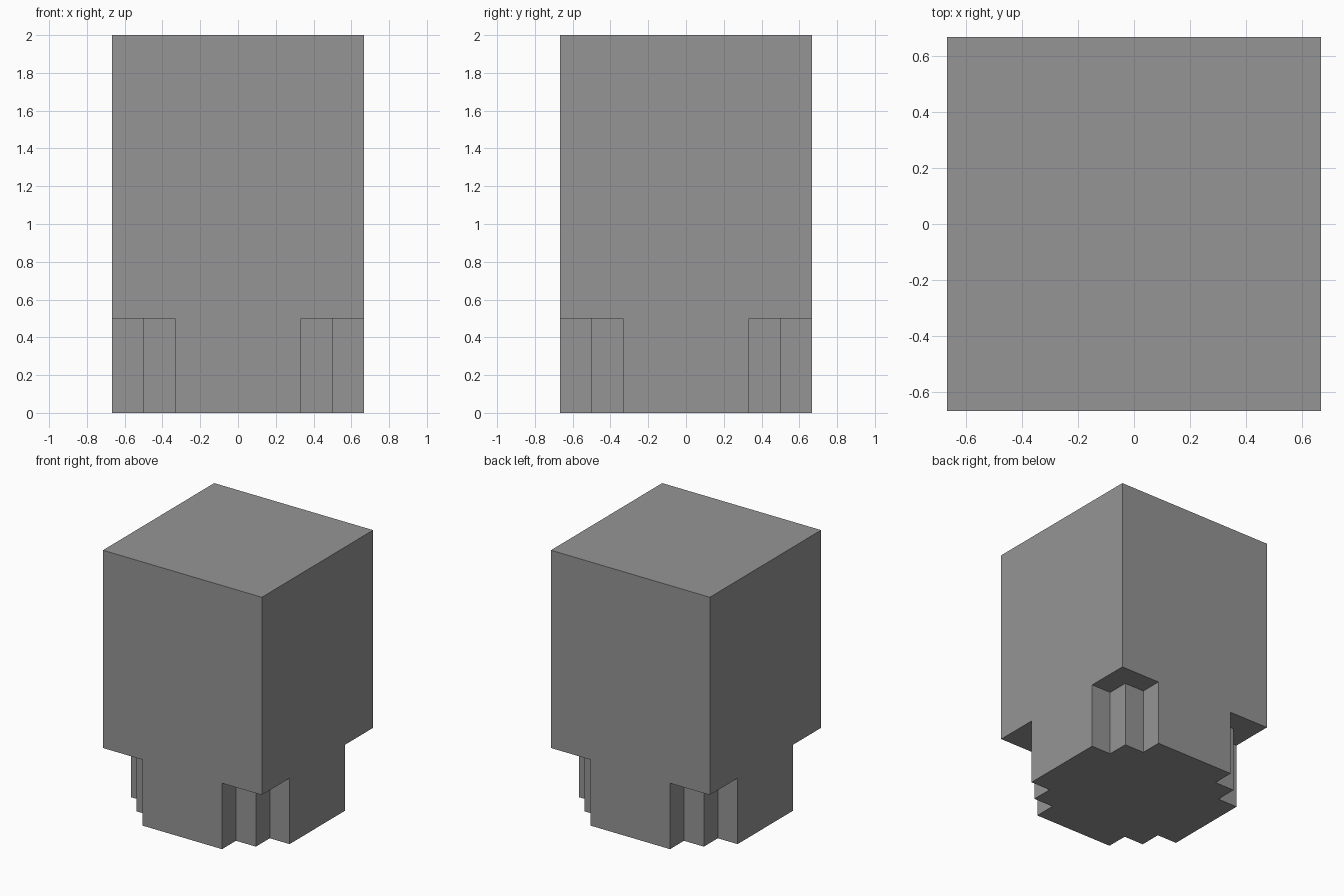
import bpy
import bmesh
from mathutils import Matrix

cube = bpy.data.objects.get("Cube")
if cube:
    bpy.data.objects.remove(cube, do_unlink=True)

W = 2 / 3           # half width of the block
STEP = W / 4        # size of one corner step
NOTCH, TOP = 0.5, 2.0

grey = bpy.data.materials.new("plain_grey")
grey.use_nodes = True
colour = (0.3, 0.3, 0.3, 1)
grey.diffuse_color = colour
grey.node_tree.nodes["Principled BSDF"].inputs["Base Color"].default_value = colour

# Stepped outline of one corner, from the front face round to the side face
a, b = W - 2 * STEP, W - STEP
corner = [(a, -W), (a, -b), (b, -b), (b, -a), (W, -a)]

bm = bmesh.new()


def add_face(points, turn):
    bm.faces.new([bm.verts.new(turn @ Matrix.Translation(p).translation) for p in points])


for quarter in range(4):
    turn = Matrix.Rotation(quarter * 1.5707963, 3, 'Z')
    # Side wall: wide block narrowing to the foot
    add_face([(-a, -W, 0), (a, -W, 0), (a, -W, NOTCH), (W, -W, NOTCH),
              (W, -W, TOP), (-W, -W, TOP), (-W, -W, NOTCH), (-a, -W, NOTCH)], turn)
    # Corner step walls
    for p, q in zip(corner, corner[1:]):
        add_face([(*p, 0), (*q, 0), (*q, NOTCH), (*p, NOTCH)], turn)
    # Underside of the overhanging corner
    add_face([(*p, NOTCH) for p in corner] + [(W, -W, NOTCH)], turn)

# Top and stepped bottom
still = Matrix.Identity(3)
add_face([(-W, -W, TOP), (W, -W, TOP), (W, W, TOP), (-W, W, TOP)], still)
outline = []
for quarter in range(4):
    turn = Matrix.Rotation(quarter * 1.5707963, 3, 'Z')
    outline += [turn @ Matrix.Translation((*p, 0)).translation for p in corner]
add_face(outline, still)

bmesh.ops.remove_doubles(bm, verts=bm.verts[:], dist=0.001)
bmesh.ops.recalc_face_normals(bm, faces=bm.faces[:])

mesh = bpy.data.meshes.new("notched_block")
bm.to_mesh(mesh)
bm.free()
mesh.materials.append(grey)
block = bpy.data.objects.new("notched_block", mesh)
bpy.context.collection.objects.link(block)
